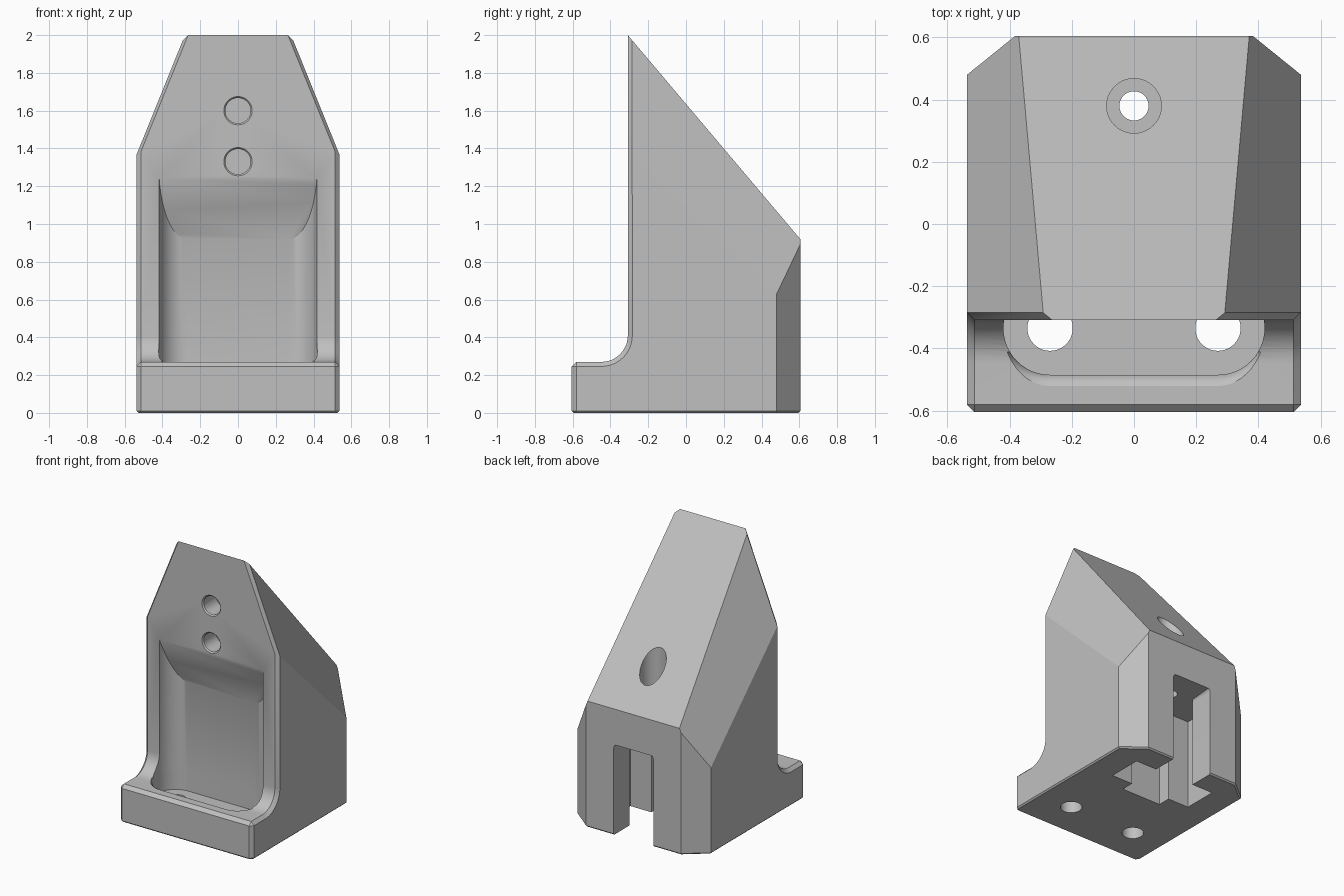
import bpy, bmesh
from math import sin, cos, pi
from mathutils import Vector, Matrix

cube = bpy.data.objects.get("Cube")
if cube:
    bpy.data.objects.remove(cube, do_unlink=True)

grey = bpy.data.materials.new("light grey plastic")
grey.use_nodes = True
colour = (0.53, 0.53, 0.53, 1)
grey.diffuse_color = colour
grey.node_tree.nodes["Principled BSDF"].inputs["Base Color"].default_value = colour


def arc(cx, cy, rx, ry, start, end, steps=12):
    angles = [start + (end - start) * i / steps for i in range(steps + 1)]
    return [(cx + rx * cos(a), cy + ry * sin(a)) for a in angles]


def prism(points, direction):
    """Closed solid swept from a flat outline along a direction."""
    bm = bmesh.new()
    face = bm.faces.new([bm.verts.new(p) for p in points])
    result = bmesh.ops.extrude_face_region(bm, geom=[face])
    verts = [g for g in result["geom"] if isinstance(g, bmesh.types.BMVert)]
    bmesh.ops.translate(bm, verts=verts, vec=direction)
    bmesh.ops.recalc_face_normals(bm, faces=bm.faces)
    return bm


def slice_off(bm, point, normal):
    """Remove everything beyond a plane and cap the cut."""
    geom = bm.verts[:] + bm.edges[:] + bm.faces[:]
    bmesh.ops.bisect_plane(bm, geom=geom, dist=1e-5, plane_co=point,
                           plane_no=normal, clear_outer=True)
    bmesh.ops.holes_fill(bm, edges=[e for e in bm.edges if e.is_boundary])
    bmesh.ops.recalc_face_normals(bm, faces=bm.faces)


def finish(bm, name):
    mesh = bpy.data.meshes.new(name)
    bm.to_mesh(mesh)
    bm.free()
    obj = bpy.data.objects.new(name, mesh)
    bpy.context.collection.objects.link(obj)
    mesh.materials.append(grey)
    return obj


def drill(name, centre, r1, r2, depth, axis="Z"):
    bm = bmesh.new()
    bmesh.ops.create_cone(bm, cap_ends=True, segments=40, radius1=r1,
                          radius2=r2, depth=depth)
    if axis == "Y":
        bmesh.ops.rotate(bm, verts=bm.verts, matrix=Matrix.Rotation(pi / 2, 3, "X"))
    bmesh.ops.translate(bm, verts=bm.verts, vec=centre)
    return finish(bm, name)


# Body: side profile with a rounded step, swept across the width
W, WALL, BACK = 0.537, -0.308, 0.605
profile = [(-BACK, 0), (BACK, 0), (BACK, 0.92), (WALL, 2.0)]
profile += arc(WALL - 0.14, 0.41, 0.14, 0.14, 0, -pi / 2)
profile += [(-BACK, 0.27)]
bm = prism([(-W, y, z) for y, z in profile], (2 * W, 0, 0))

# Sloped shoulders and chamfered back corners
for side in (-1, 1):
    a = Vector((side * W, WALL, 1.39))
    b = Vector((side * W, 0.48, 0.63))
    c = Vector((side * 0.29, WALL, 2.0))
    normal = (b - a).cross(c - a) * side
    slice_off(bm, a, normal)
    slice_off(bm, (side * W, 0.48, 0), (side * 0.125, 0.155, 0))

# Bevel the front rim, then a fine bevel under the base
def is_rim(e):
    return (all(v.co.y < WALL + 0.01 for v in e.verts)
            and not all(v.co.z < 0.01 for v in e.verts)
            and not all(v.co.z > 1.99 for v in e.verts)
            and e.calc_face_angle(0) > 0.6)


bmesh.ops.bevel(bm, geom=[e for e in bm.edges if is_rim(e)], offset=0.024,
                segments=1, affect="EDGES", clamp_overlap=True)
base = [e for e in bm.edges if all(v.co.z < 0.001 for v in e.verts)]
bmesh.ops.bevel(bm, geom=base, offset=0.01, segments=1, affect="EDGES",
                clamp_overlap=True)
bmesh.ops.recalc_face_normals(bm, faces=bm.faces)
body = finish(bm, "holder_body")

cutters = []

# Front pocket with rounded ends and an overhanging ceiling
PX, PY, PR, FLOOR = 0.27, -0.335, 0.15, 0.13


def stadium(z, reach=PR):
    outline = arc(PX, PY, PR, PR, 0, pi / 2) + arc(-PX, PY, PR, PR, pi / 2, pi)
    outline += arc(-PX, PY, PR, reach, pi, 1.5 * pi)[1:]
    outline += arc(PX, PY, PR, reach, 1.5 * pi, 2 * pi)[:-1]
    return [(x, y, z) for x, y in outline]


bm = prism(stadium(FLOOR), (0, 0, 1.6))
slice_off(bm, (0, WALL, 1.24), (0, 0.32, 0.123))
cutters.append(finish(bm, "pocket_cutter"))

# Rounded inner edge of the front lip
bm = bmesh.new()
levels = [(0.225, PR - 0.001), (0.25, PR + 0.01), (0.262, PR + 0.022), (0.275, PR + 0.045)]
rings = [[bm.verts.new(p) for p in stadium(z, r)] for z, r in levels]
for low, high in zip(rings, rings[1:]):
    for i in range(len(low)):
        j = (i + 1) % len(low)
        bm.faces.new((low[i], low[j], high[j], high[i]))
bm.faces.new(rings[0])
bm.faces.new(rings[-1])
bmesh.ops.recalc_face_normals(bm, faces=bm.faces)
cutters.append(finish(bm, "lip_cutter"))

# Screw holes through the pocket floor
for side, word in ((-1, "right"), (1, "left")):
    cutters.append(drill(word + "_screw_cutter", (side * PX, PY, 0.1), 0.073, 0.073, 0.4))

# Blind holes in the upper front wall, with eased rims
for z, word in ((1.60, "upper"), (1.33, "lower")):
    cutters.append(drill(word + "_hole_cutter", (0, WALL + 0.05, z), 0.067, 0.067, 0.2, "Y"))
    cutters.append(drill(word + "_rim_cutter", (0, WALL, z), 0.066, 0.084, 0.02, "Y"))

# Stepped vertical hole from the slope down into the rear slot
cutters.append(drill("head_cutter", (0, 0.38, 1.45), 0.088, 0.088, 1.1))
cutters.append(drill("shaft_cutter", (0, 0.38, 0.8), 0.047, 0.047, 0.6))

# Cross-shaped rear slot, open at the base and back
half = [(0.16, 0.7), (0.16, 0.42), (0.33, 0.42), (0.33, 0.17), (0.16, 0.17), (0.16, 0.075)]
outline = half + [(-x, y) for x, y in reversed(half)]
bm = prism([(x, y, -0.1) for x, y in outline], (0, 0, 0.76))
top = [e for e in bm.edges if all(v.co.z > 0.6 and abs(v.co.x) < 0.2 for v in e.verts)
       and abs(e.verts[0].co.x - e.verts[1].co.x) < 0.01]
bmesh.ops.bevel(bm, geom=top, offset=0.025, segments=3, affect="EDGES", profile=0.5)
cutters.append(finish(bm, "slot_cutter"))

# Cut everything out of the body
bpy.ops.object.select_all(action="DESELECT")
bpy.context.view_layer.objects.active = body
body.select_set(True)
for cutter in cutters:
    cutter.hide_render = True
    mod = body.modifiers.new(cutter.name, "BOOLEAN")
    mod.operation = "DIFFERENCE"
    mod.solver = "EXACT"
    mod.object = cutter
    bpy.ops.object.modifier_apply(modifier=mod.name)
    bpy.data.objects.remove(cutter, do_unlink=True)

bpy.ops.object.shade_smooth_by_angle(angle=0.4)
